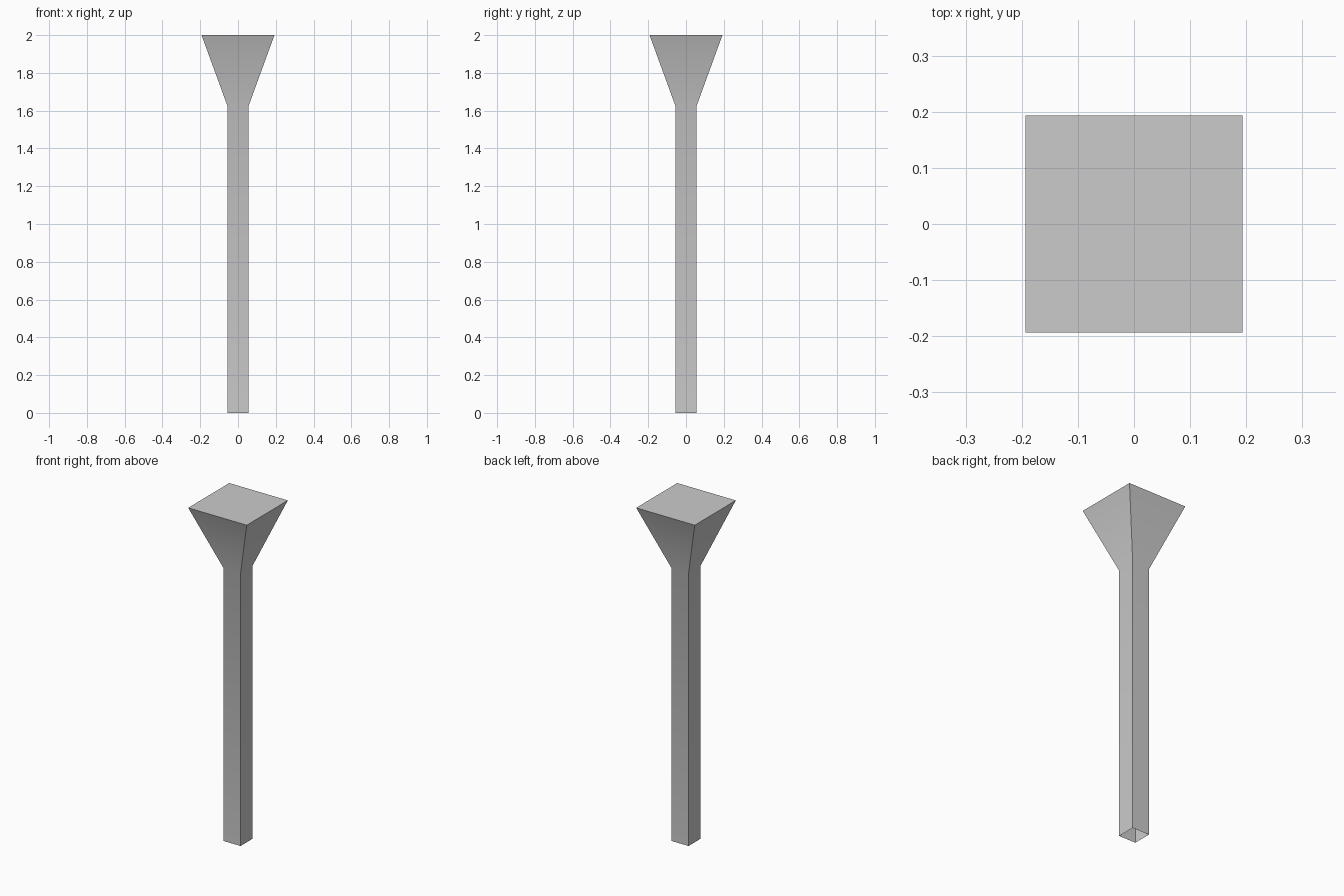
import bpy, bmesh

if "Cube" in bpy.data.objects:
    bpy.data.objects.remove(bpy.data.objects["Cube"])

# Square cross-sections of the post: (half width, height)
SECTIONS = [(0.056, 0.0), (0.056, 1.625), (0.193, 2.0)]

bm = bmesh.new()


def square_ring(half, z):
    return [bm.verts.new((sx * half, sy * half, z))
            for sx, sy in ((-1, -1), (1, -1), (1, 1), (-1, 1))]


# Shaft and flared head as one shell, open at the foot
rings = [square_ring(half, z) for half, z in SECTIONS]
for low, high in zip(rings, rings[1:]):
    for i in range(4):
        j = (i + 1) % 4
        bm.faces.new((low[i], low[j], high[j], high[i]))

# Flat top plate
bm.faces.new(rings[-1])

mesh = bpy.data.meshes.new("flared_post")
bm.to_mesh(mesh)
bm.free()
post = bpy.data.objects.new("flared_post", mesh)
bpy.context.collection.objects.link(post)

# Soft shading across the flare joint, crisp corners
bpy.context.view_layer.objects.active = post
post.select_set(True)
bpy.ops.object.shade_smooth_by_angle()
